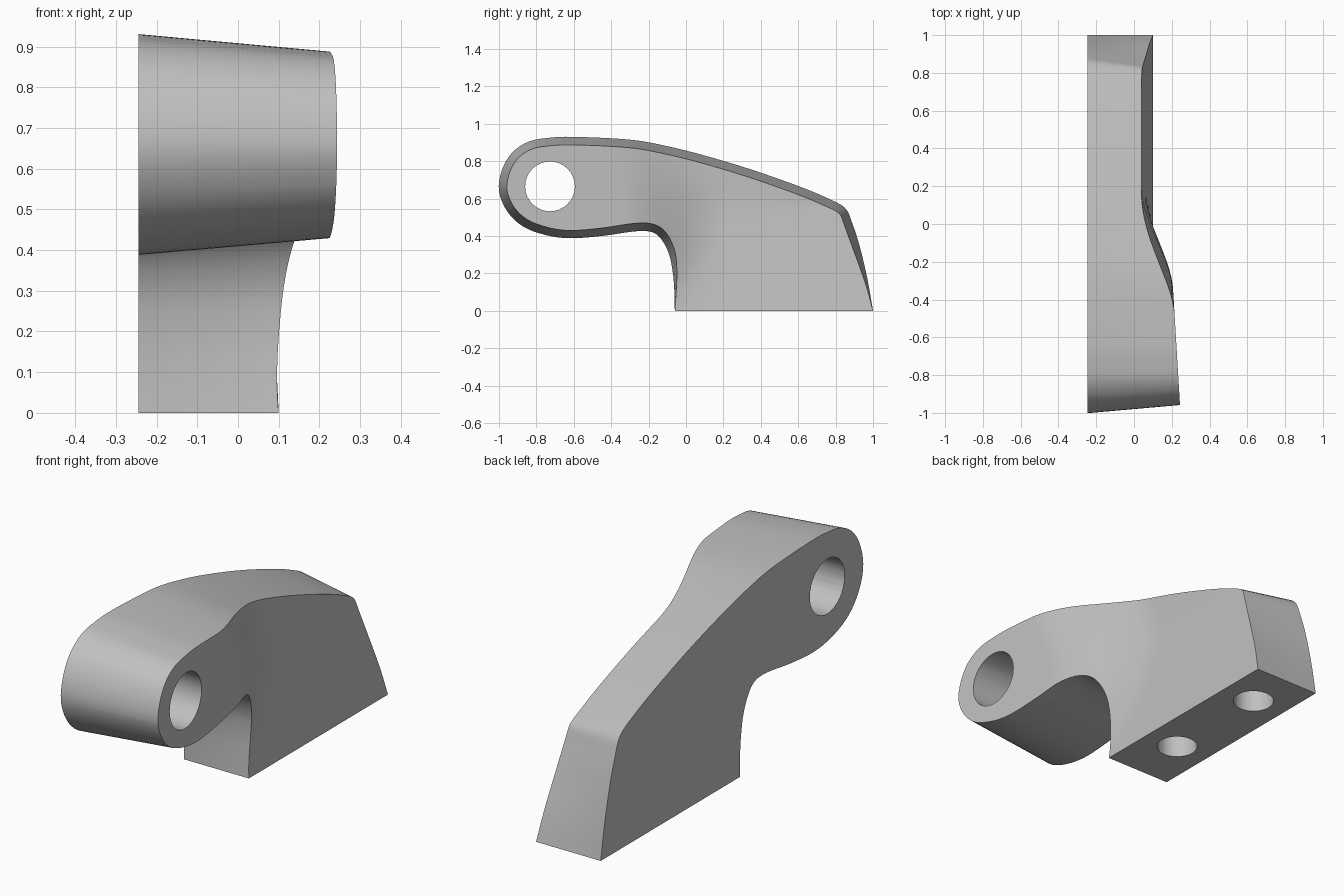
import bpy
import bmesh
import math
from mathutils import Vector

cube = bpy.data.objects.get("Cube")
if cube:
    bpy.data.objects.remove(cube)

BACK_X, TEMP_X = -0.245, 0.3

# Side profile (y, z), from the foot's front corner round the hub to its rear corner
PROFILE = [(-.06, 0), (-.062, .1), (-.07, .2), (-.09, .3), (-.13, .38), (-.18, .42),
           (-.27, .425), (-.45, .4), (-.62, .388), (-.75, .405), (-.87, .45), (-.955, .53),
           (-1, .64), (-.985, .75), (-.93, .845), (-.84, .905), (-.73, .925), (-.6, .93),
           (-.3, .915), (-.1, .88), (.1, .83), (.35, .755), (.6, .667), (.75, .605),
           (.85, .55), (.89, .465), (.93, .34), (.97, .17), (1, 0)]


def smoothstep(a, b, v):
    t = max(0, min(1, (v - a) / (b - a)))
    return t * t * (3 - 2 * t)


def spline(points, steps):
    """Smooth curve through the points, ends kept."""
    p = [Vector(q) for q in points]
    p = [2 * p[0] - p[1]] + p + [2 * p[-1] - p[-2]]
    out = []
    for a, b, c, d in zip(p, p[1:], p[2:], p[3:]):
        for i in range(steps):
            t = i / steps
            out.append(0.5 * (2 * b + (c - a) * t + (2 * a - 5 * b + 4 * c - d) * t * t
                              + (3 * b - a - 3 * c + d) * t ** 3))
    return out + [p[-2]]


def face_x(y, z):
    """Sculpted side: thick hub blending into a thinner tapered foot."""
    foot = 0.1 - 0.11 * min(z, 0.55)
    hub = 0.243 - 0.06 * (y + 0.95)
    shift = -0.18 + 1.1 * z - 1.05 * z * z
    blend = 1 - smoothstep(-0.45, 0.12, y - shift)
    return foot + (hub - foot) * blend


# Outer ring, and an inner ring drawn in by the mould draft
outer = spline(PROFILE, 4)
inner = []
for i, p in enumerate(outer):
    t = (outer[min(i + 1, len(outer) - 1)] - outer[max(i - 1, 0)]).normalized()
    inner.append(p + Vector((t.y, -t.x)) * 0.043 * smoothstep(-0.05, 0.45, p.y) * (p.y > 0))

bm = bmesh.new()
ring_a = [bm.verts.new((BACK_X, p.x, p.y)) for p in outer]
ring_b = [bm.verts.new((TEMP_X, p.x, p.y)) for p in inner]
n = len(outer)
bm.faces.new(ring_a)
bm.faces.new(ring_b)
for i in range(n):
    j = (i + 1) % n
    bm.faces.new((ring_a[i], ring_a[j], ring_b[j], ring_b[i]))


# Grid the sculpted side so that it can curve
def cut_side(point, normal):
    faces = [f for f in bm.faces if all(v.co.x > TEMP_X - 1e-4 for v in f.verts)]
    edges = {e for f in faces for e in f.edges}
    verts = {v for f in faces for v in f.verts}
    bmesh.ops.bisect_plane(bm, geom=faces + list(edges) + list(verts), dist=1e-4,
                           plane_co=point, plane_no=normal)


for i in range(24):
    cut_side((0, -0.61 + 0.04 * i, 0), (0, 1, 0))
for i in range(1, 10):
    cut_side((0, 0, 0.093 * i), (0, 0, 1))
for v in bm.verts:
    if v.co.x > TEMP_X - 1e-4:
        v.co.x = face_x(v.co.y, v.co.z)
bmesh.ops.triangulate(bm, faces=bm.faces[:])
bmesh.ops.recalc_face_normals(bm, faces=bm.faces[:])
mesh = bpy.data.meshes.new("bracket_arm")
bm.to_mesh(mesh)
bm.free()
arm = bpy.data.objects.new("bracket_arm", mesh)
bpy.context.collection.objects.link(arm)

grey = bpy.data.materials.new("light_grey")
grey.use_nodes = True
colour = (0.53, 0.53, 0.53, 1)
grey.diffuse_color = colour
grey.node_tree.nodes["Principled BSDF"].inputs["Base Color"].default_value = colour
mesh.materials.append(grey)


def drill(name, radius, depth, location, rotation=(0, 0, 0)):
    bpy.ops.mesh.primitive_cylinder_add(vertices=32, radius=radius, depth=depth,
                                        location=location, rotation=rotation)
    cutter = bpy.context.object
    cutter.name = name
    cutter.hide_render = True
    cutter.data.materials.append(grey)
    mod = arm.modifiers.new(name, "BOOLEAN")
    mod.operation = "DIFFERENCE"
    mod.solver = "EXACT"
    mod.object = cutter
    bpy.context.view_layer.objects.active = arm
    bpy.ops.object.modifier_apply(modifier=name)
    bpy.data.objects.remove(cutter)


# Pivot hole through the hub, and two blind holes under the foot
drill("pivot_hole", 0.133, 2, (0, -0.727, 0.665), (0, math.pi / 2, 0))
for y in (0.22, 0.763):
    drill("mounting_hole", 0.092, 0.7, (-0.072, y, 0))

bpy.ops.object.select_all(action="DESELECT")
arm.select_set(True)
bpy.context.view_layer.objects.active = arm
bpy.ops.object.shade_smooth_by_angle(angle=math.radians(30))
